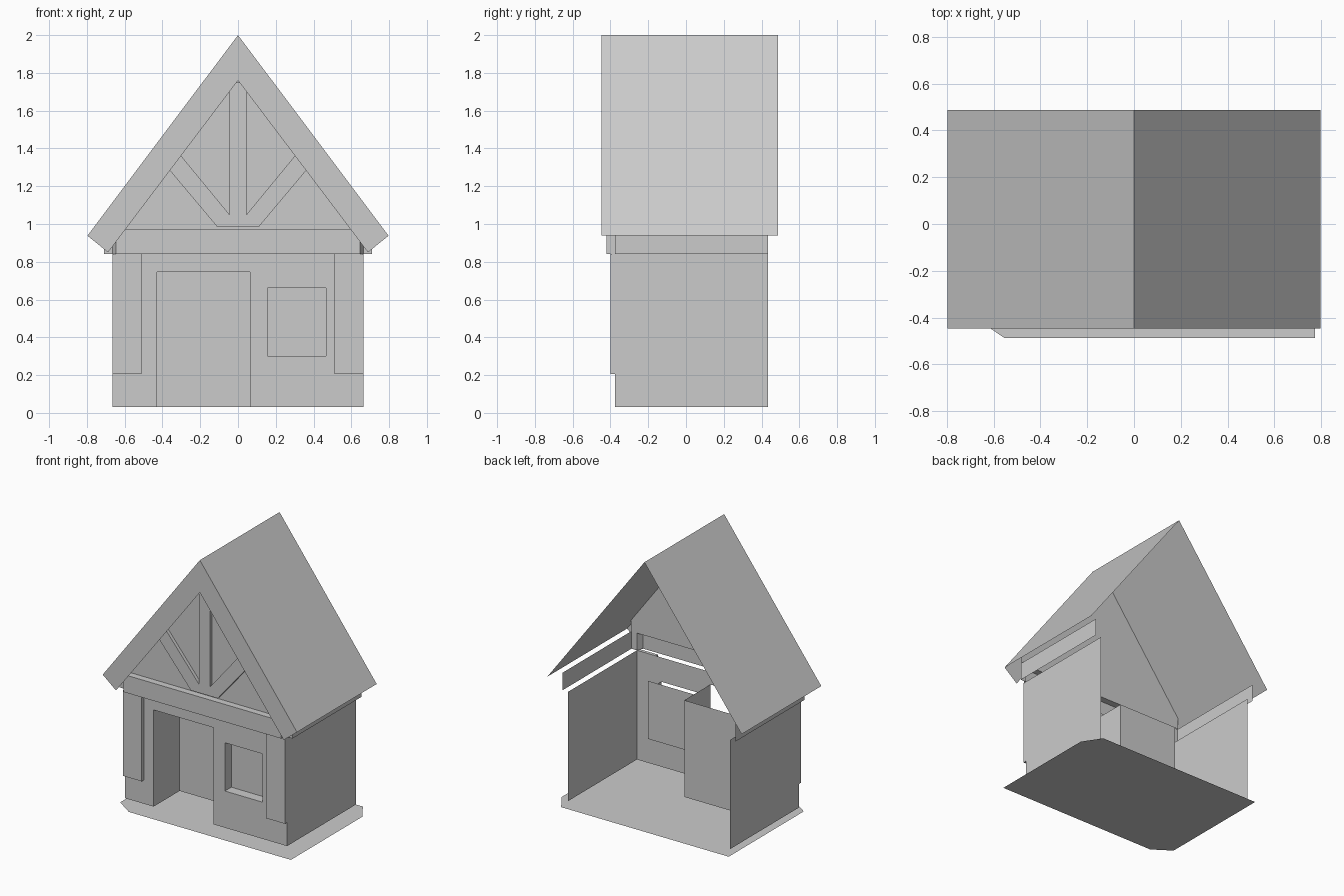
import bpy
import bmesh
from mathutils import Vector

cube = bpy.data.objects.get("Cube")
if cube:
    bpy.data.objects.remove(cube, do_unlink=True)

GREY = (0.6, 0.6, 0.6, 1)
plaster = bpy.data.materials.new("plain_grey")
plaster.use_nodes = True
plaster.diffuse_color = GREY
plaster.node_tree.nodes["Principled BSDF"].inputs["Base Color"].default_value = GREY

# Main levels and planes
FRONT, BACK, SIDE = -0.375, 0.435, 0.665
FOOT, WALL_TOP, BEAM_TOP = 0.03, 0.84, 0.97
ROOF_FRONT, ROOF_BACK = -0.447, 0.487
GABLE, FRAME = -0.37, -0.395
SIDES = (("left", 1), ("right", -1))


def sheet(name, polys):
    """Thin surfaces; each entry is (corner points, direction the face looks)."""
    bm = bmesh.new()
    for pts, look in polys:
        face = bm.faces.new([bm.verts.new(p) for p in pts])
        face.normal_update()
        if face.normal.dot(Vector(look)) < 0:
            face.normal_flip()
    bmesh.ops.remove_doubles(bm, verts=bm.verts, dist=0.0001)
    mesh = bpy.data.meshes.new(name)
    bm.to_mesh(mesh)
    bm.free()
    mesh.materials.append(plaster)
    obj = bpy.data.objects.new(name, mesh)
    bpy.context.collection.objects.link(obj)
    return obj


def facing_y(x0, x1, z0, z1, y, look=-1):
    return ([(x0, y, z0), (x1, y, z0), (x1, y, z1), (x0, y, z1)], (0, look, 0))


def facing_x(x, y0, y1, z0, z1, look):
    return ([(x, y0, z0), (x, y1, z0), (x, y1, z1), (x, y0, z1)], (look, 0, 0))


def facing_z(x0, x1, y0, y1, z, look):
    return ([(x0, y0, z), (x1, y0, z), (x1, y1, z), (x0, y1, z)], (0, 0, look))


def raised(name, outline, y0, y1):
    """Outline in x and z raised from plane y1 to y0, open at the back."""
    mid = sum((Vector(p) for p in outline), Vector((0, 0))) / len(outline)
    polys = [([(x, y0, z) for x, z in outline], (0, -1, 0))]
    for a, b in zip(outline, outline[1:] + outline[:1]):
        out = (Vector(a) + Vector(b)) / 2 - mid
        polys.append(([(*a[:1], y0, a[1]), (b[0], y0, b[1]),
                       (b[0], y1, b[1]), (a[0], y1, a[1])], (out.x, 0, out.y)))
    return sheet(name, polys)


# Ground slab with three clipped corners
slab = [(0.775, -0.487), (0.775, 0.35), (0.685, 0.485),
        (-0.69, 0.485), (-0.69, -0.395), (-0.555, -0.487)]
sheet("ground_slab", [([(x, y, 0) for x, y in slab], (0, 0, 1))])

# Front wall with door and window openings
DL, DR, DT = -0.43, 0.063, 0.747
WL, WR, WB, WT = 0.155, 0.465, 0.302, 0.66
sheet("front_wall", [
    facing_y(-SIDE, DL, FOOT, WALL_TOP, FRONT),
    facing_y(DL, DR, DT, WALL_TOP, FRONT),
    facing_y(DR, WL, FOOT, WALL_TOP, FRONT),
    facing_y(WL, WR, FOOT, WB, FRONT),
    facing_y(WL, WR, WT, WALL_TOP, FRONT),
    facing_y(WR, SIDE, FOOT, WALL_TOP, FRONT),
])

# Open-topped door recess
DOOR = -0.07
sheet("door_recess", [
    facing_x(DL, FRONT, DOOR, FOOT, DT, 1),
    facing_x(DR, FRONT, DOOR, FOOT, DT, -1),
    facing_y(DL, DR, FOOT, DT, DOOR),
])

# Window reveal and the larger pane behind it
PANE = -0.3
sheet("window_reveal", [
    facing_x(WL, FRONT, PANE, WB, WT, 1),
    facing_x(WR, FRONT, PANE, WB, WT, -1),
    facing_z(WL, WR, FRONT, PANE, WB, 1),
])
sheet("window_pane", [facing_y(0.1, 0.52, 0.25, 0.68, PANE)])

# Side walls, corner pilasters and eave boards
for label, s in SIDES:
    sheet(label + "_wall", [facing_x(s * SIDE, FRONT, BACK, FOOT, WALL_TOP, s)])
    raised(label + "_pilaster",
           [(s * 0.51, 0.205), (s * SIDE, 0.205), (s * SIDE, WALL_TOP), (s * 0.51, WALL_TOP)],
           -0.4, FRONT)
    sheet(label + "_eave_board", [
        facing_x(s * 0.71, FRONT, BACK, WALL_TOP, BEAM_TOP, s),
        facing_y(s * SIDE, s * 0.71, WALL_TOP, BEAM_TOP, FRONT),
    ])

# Cross beam under the gable with slanted ends
BEAM, HALF = -0.42, 0.645
beam = [facing_y(-HALF, HALF, WALL_TOP, BEAM_TOP, BEAM),
        ([(-HALF, BEAM, BEAM_TOP), (HALF, BEAM, BEAM_TOP),
          (SIDE, GABLE, BEAM_TOP), (-SIDE, GABLE, BEAM_TOP)], (0, 0, 1))]
for label, s in SIDES:
    beam.append(([(s * HALF, BEAM, WALL_TOP), (s * SIDE, FRONT, WALL_TOP),
                  (s * SIDE, FRONT, BEAM_TOP), (s * HALF, BEAM, BEAM_TOP)], (s, 0, 0)))
sheet("cross_beam", beam)

# Gable panel reaching up to the roof
gable = [(-0.71, BEAM_TOP), (0.71, BEAM_TOP), (0.71, 1.053), (0, 2), (-0.71, 1.053)]
sheet("gable_panel", [([(x, GABLE, z) for x, z in gable], (0, -1, 0))])

# Timber post and braces on the gable
raised("gable_post", [(-0.045, 0.985), (0.045, 0.985), (0.045, 1.75), (-0.045, 1.75)],
       FRAME, GABLE)
for label, s in SIDES:
    brace = [(0.045, 0.985), (0.11, 0.985), (0.4, 1.33), (0.34, 1.408), (0.045, 1.05)]
    raised(label + "_brace", [(s * x, z) for x, z in brace], FRAME, GABLE)

# Roof slopes and front bargeboards
for label, s in SIDES:
    eave_x, eave_z = s * 0.797, 0.938
    sheet(label + "_roof", [([(0, ROOF_FRONT, 2), (eave_x, ROOF_FRONT, eave_z),
                              (eave_x, ROOF_BACK, eave_z), (0, ROOF_BACK, 2)], (s, 0, 1))])
    sheet(label + "_bargeboard", [([(0, ROOF_FRONT, 2), (eave_x, ROOF_FRONT, eave_z),
                                    (s * 0.688, ROOF_FRONT, 0.85),
                                    (0, ROOF_FRONT, 1.76)], (0, -1, 0))])
